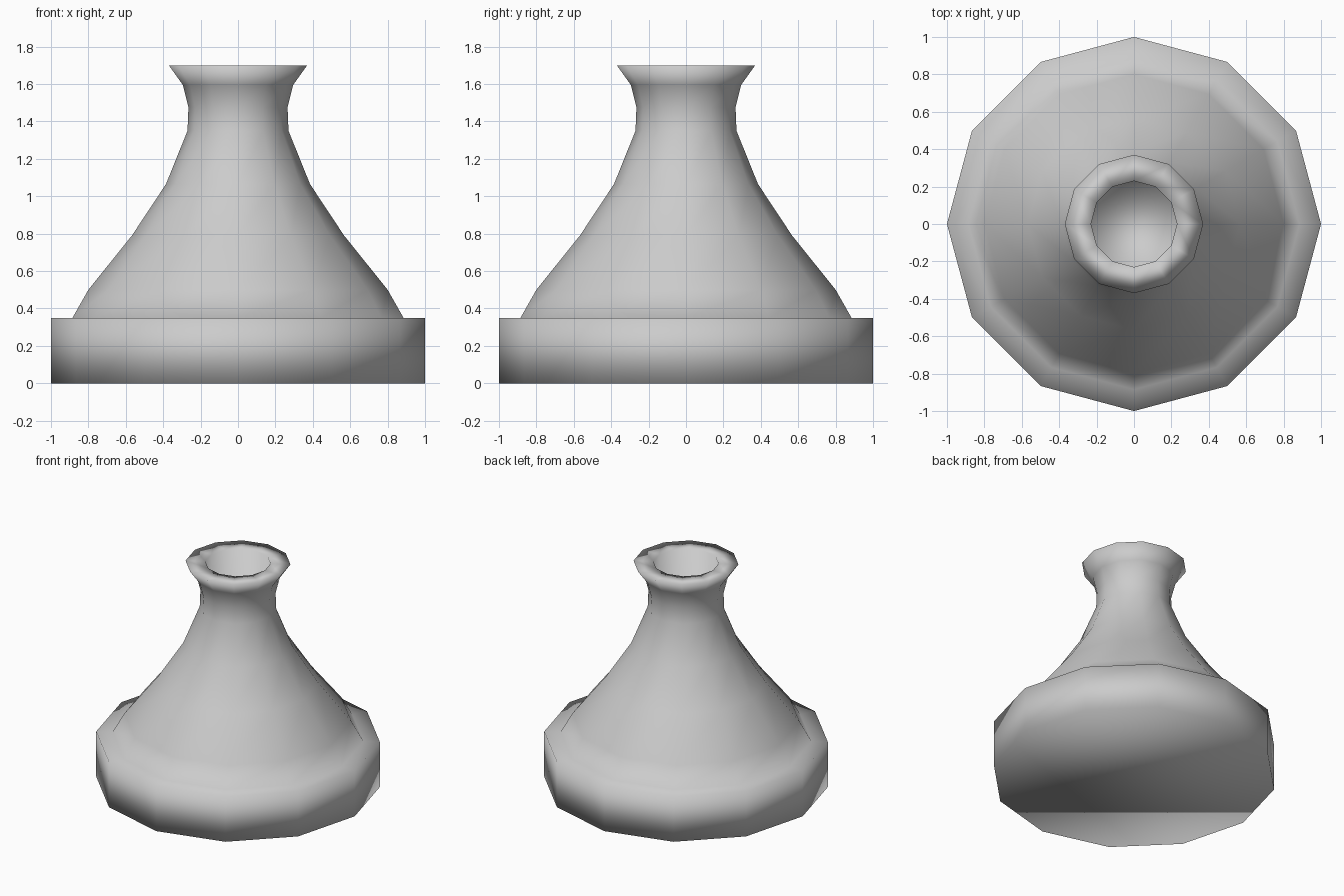
import bpy, bmesh, math

if "Cube" in bpy.data.objects:
    bpy.data.objects.remove(bpy.data.objects["Cube"])

SIDES = 12


def lathe(name, profile):
    """Spin a (radius, z) profile around z and cap both ends."""
    bm = bmesh.new()
    rings = []
    for r, z in profile:
        rings.append([bm.verts.new((r * math.cos(math.tau * i / SIDES),
                                    r * math.sin(math.tau * i / SIDES), z))
                      for i in range(SIDES)])
    for a, b in zip(rings, rings[1:]):
        for i in range(SIDES):
            j = (i + 1) % SIDES
            bm.faces.new((a[i], a[j], b[j], b[i]))
    bm.faces.new(rings[0][::-1])
    bm.faces.new(rings[-1])
    bmesh.ops.recalc_face_normals(bm, faces=bm.faces)
    for f in bm.faces:
        f.smooth = True
    mesh = bpy.data.meshes.new(name)
    bm.to_mesh(mesh)
    bm.free()
    obj = bpy.data.objects.new(name, mesh)
    bpy.context.collection.objects.link(obj)
    return obj


# Wide base and flared body with ledge, neck, lip and inner well
lathe("flared_vessel", [
    (1.0, 0.0), (1.0, 0.35),                                  # base band
    (0.885, 0.35), (0.80, 0.50), (0.567, 0.79), (0.385, 1.065),  # body
    (0.27, 1.35), (0.265, 1.475), (0.295, 1.595),             # neck
    (0.37, 1.70), (0.23, 1.70),                               # lip
    (0.23, 1.00),                                             # well
])
